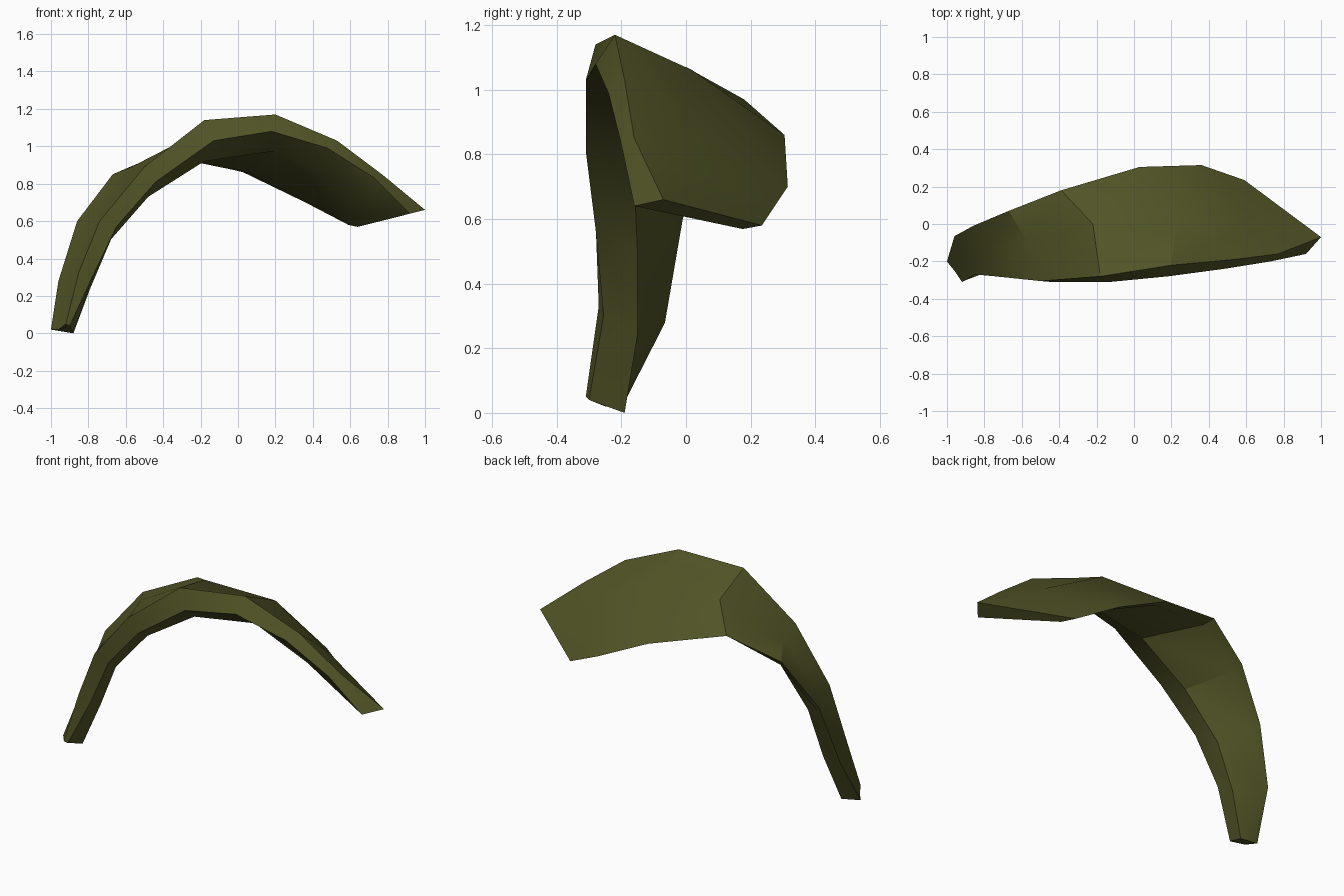
import bpy, bmesh, math
from mathutils import Vector

if "Cube" in bpy.data.objects:
    bpy.data.objects.remove(bpy.data.objects["Cube"])

# Lengthwise edges of the curved plate, from the foot over the arch to the tip
front_upper = [(-.92, -.31, .05), (-.85, -.27, .33), (-.74, -.28, .60), (-.50, -.305, .89),
               (-.18, -.28, 1.14), (.20, -.22, 1.17), (.53, -.19, 1.03), (.77, -.16, .85), (1, -.07, .66)]
crown = [(-.96, -.25, .02), (-.89, -.19, .31), (-.77, -.14, .62), (-.57, -.09, .89),
         (-.22, 0, 1.07), (.23, .02, 1.06), (.59, -.01, .87), (1, -.07, .66)]
back_upper = [(-1, -.20, .02), (-.96, -.065, .28), (-.86, -.01, .60), (-.67, .07, .85),
              (-.39, .18, .97), (.03, .305, .86), (.36, .315, .70), (.59, .235, .58)]
inner = [(-.88, -.19, 0), (-.79, -.15, .24), (-.69, -.15, .49), (-.48, -.16, .73),
         (-.18, -.15, .92), (.20, -.13, .975), (.55, -.14, .84), (.92, -.16, .64)]
front_lower = [(-.90, -.30, .04), (-.78, -.255, .30), (-.65, -.28, .57), (-.44, -.31, .81),
               (-.13, -.31, 1.03), (.18, -.28, 1.08), (.48, -.24, .99), (.73, -.20, .83), (.92, -.16, .64)]


def edge(points):
    """Vectors, with a midpoint added before the tip where an edge has eight points."""
    p = [Vector(q) for q in points]
    if len(p) == 8:
        p.insert(7, (p[6] + p[7]) / 2)
    return p


fu, cr, bu, inn, fl = map(edge, (front_upper, crown, back_upper, inner, front_lower))
# The narrow back rim lies just inside the back edge
bl = [b.lerp(i, .15) - Vector((0, 0, .02 if n else 0)) for n, (b, i) in enumerate(zip(bu, inn))]

# Skin the edges into a closed plate
bm = bmesh.new()
rings = [[bm.verts.new(p) for p in ring] for ring in zip(fu, cr, bu, bl, inn, fl)]
for a, b in zip(rings, rings[1:]):
    for i in range(6):
        j = (i + 1) % 6
        bm.faces.new((a[i], a[j], b[j], b[i]))
bm.faces.new(rings[0])
bm.faces.new(rings[-1])
bmesh.ops.remove_doubles(bm, verts=bm.verts, dist=.001)
bmesh.ops.recalc_face_normals(bm, faces=bm.faces)

mesh = bpy.data.meshes.new("curved_plate")
bm.to_mesh(mesh)
bm.free()
plate = bpy.data.objects.new("curved_plate", mesh)
bpy.context.collection.objects.link(plate)

olive = bpy.data.materials.new("olive_green")
olive.diffuse_color = (.085, .09, .02, 1)
olive.use_nodes = True
olive.node_tree.nodes["Principled BSDF"].inputs["Base Color"].default_value = olive.diffuse_color
mesh.materials.append(olive)

# Soft blade, crisp rims
bpy.context.view_layer.objects.active = plate
plate.select_set(True)
bpy.ops.object.shade_smooth_by_angle(angle=math.radians(25))
